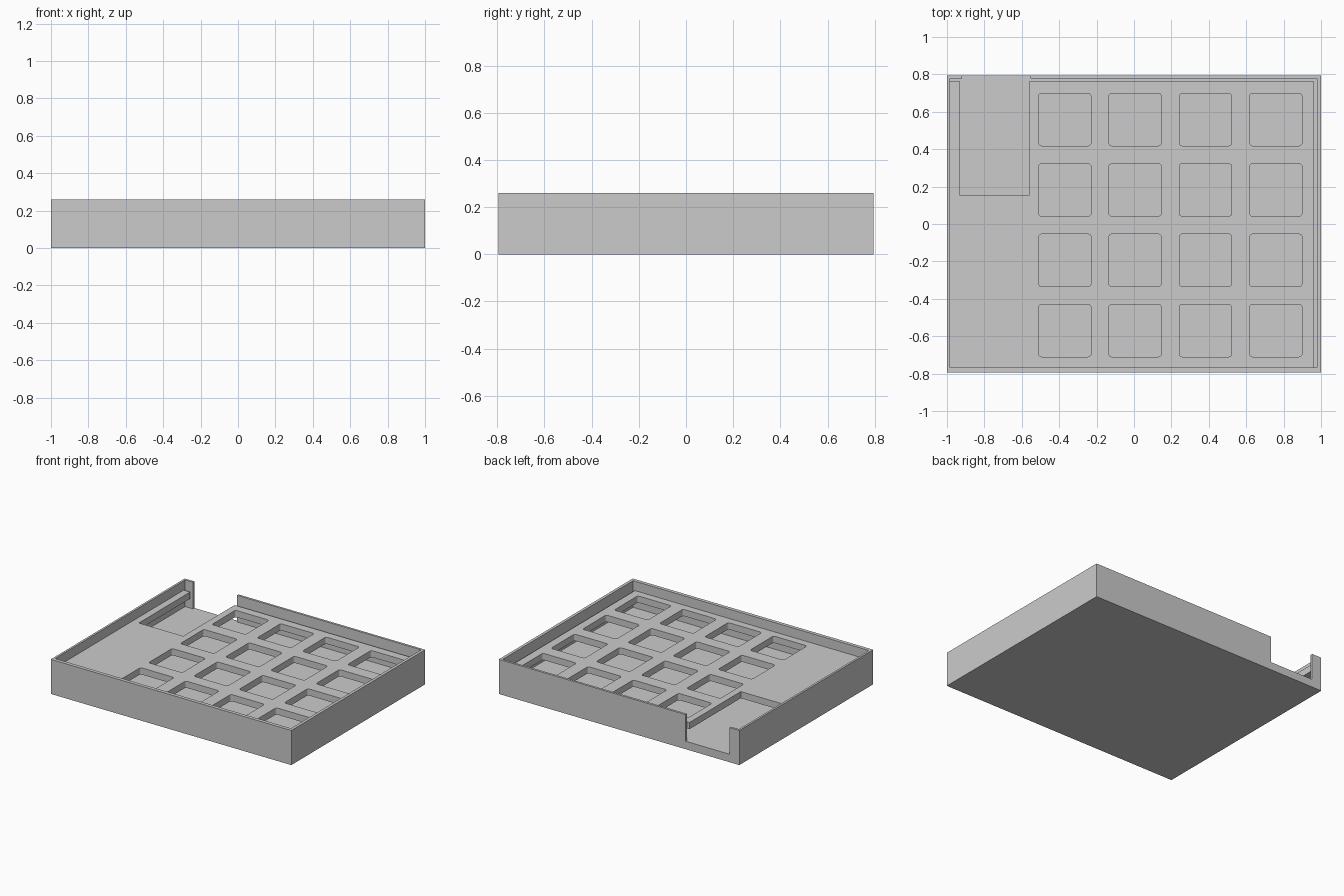
import bpy
import math

cube = bpy.data.objects.get("Cube")
if cube:
    bpy.data.objects.remove(cube, do_unlink=True)

gray = bpy.data.materials.new("light gray")
gray.use_nodes = True
gray.diffuse_color = (0.6, 0.6, 0.6, 1)
gray.node_tree.nodes["Principled BSDF"].inputs["Base Color"].default_value = (0.6, 0.6, 0.6, 1)


def rectangle(x0, x1, y0, y1):
    return [(x0, y0), (x1, y0), (x1, y1), (x0, y1)]


def rounded_square(cx, cy, half, radius, steps=4):
    points = []
    for corner in range(4):
        middle = math.pi / 4 + corner * math.pi / 2
        ox = cx + math.copysign(half - radius, math.cos(middle))
        oy = cy + math.copysign(half - radius, math.sin(middle))
        for i in range(steps + 1):
            a = corner * math.pi / 2 + i * math.pi / 2 / steps
            points.append((ox + radius * math.cos(a), oy + radius * math.sin(a)))
    return points


def prism(name, outlines, bottom, top):
    """Extrude flat outlines; outlines inside the first one become holes."""
    curve = bpy.data.curves.new(name, "CURVE")
    curve.dimensions = "2D"
    curve.fill_mode = "BOTH"
    curve.extrude = (top - bottom) / 2
    for outline in outlines:
        spline = curve.splines.new("POLY")
        spline.points.add(len(outline) - 1)
        for point, (x, y) in zip(spline.points, outline):
            point.co = (x, y, 0, 1)
        spline.use_cyclic_u = True
    temp = bpy.data.objects.new(name + " outline", curve)
    bpy.context.collection.objects.link(temp)
    bpy.context.view_layer.update()
    evaluated = temp.evaluated_get(bpy.context.evaluated_depsgraph_get())
    mesh = bpy.data.meshes.new_from_object(evaluated)
    bpy.data.objects.remove(temp, do_unlink=True)

    # weld the caps to the sides and make the shading flat
    import bmesh
    bm = bmesh.new()
    bm.from_mesh(mesh)
    bmesh.ops.remove_doubles(bm, verts=bm.verts, dist=0.0001)
    bmesh.ops.translate(bm, verts=bm.verts, vec=(0, 0, (bottom + top) / 2))
    bmesh.ops.recalc_face_normals(bm, faces=bm.faces)
    for face in bm.faces:
        face.smooth = False
    bm.to_mesh(mesh)
    bm.free()
    mesh.materials.clear()
    mesh.materials.append(gray)
    obj = bpy.data.objects.new(name, mesh)
    bpy.context.collection.objects.link(obj)
    return obj


# Case: a shallow tray, hollowed out and open through a notch in the back wall
HEIGHT, FLOOR = 0.26, 0.06
case = prism("case", [rectangle(-1, 1, -0.795, 0.795)], 0, HEIGHT)
cavity = [(-0.984, -0.768), (0.978, -0.768), (0.978, 0.778), (-0.553, 0.778),
          (-0.553, 0.9), (-0.92, 0.9), (-0.92, 0.778), (-0.984, 0.778)]
cutter = prism("cavity cutter", [cavity], FLOOR, HEIGHT + 0.1)
cutter.hide_render = True
hollow = case.modifiers.new("hollow", "BOOLEAN")
hollow.operation = "DIFFERENCE"
hollow.solver = "EXACT"
hollow.object = cutter
bpy.context.view_layer.update()
result = case.evaluated_get(bpy.context.evaluated_depsgraph_get())
case_mesh = bpy.data.meshes.new_from_object(result)
case.modifiers.clear()
case.data = case_mesh
bpy.data.objects.remove(cutter, do_unlink=True)

# Key plate: raised above the floor, with a bay at the back and a grid of holes
plate = [(-0.986, -0.767), (0.962, -0.767), (0.962, 0.762), (-0.562, 0.762),
         (-0.562, 0.152), (-0.931, 0.152), (-0.931, 0.762), (-0.986, 0.762)]
PITCH = 0.376
holes = [rounded_square(-0.37 + PITCH * col, -0.57 + PITCH * row, 0.14, 0.016)
         for row in range(4) for col in range(4)]
prism("key_plate", [plate] + holes, 0.14, 0.19)
